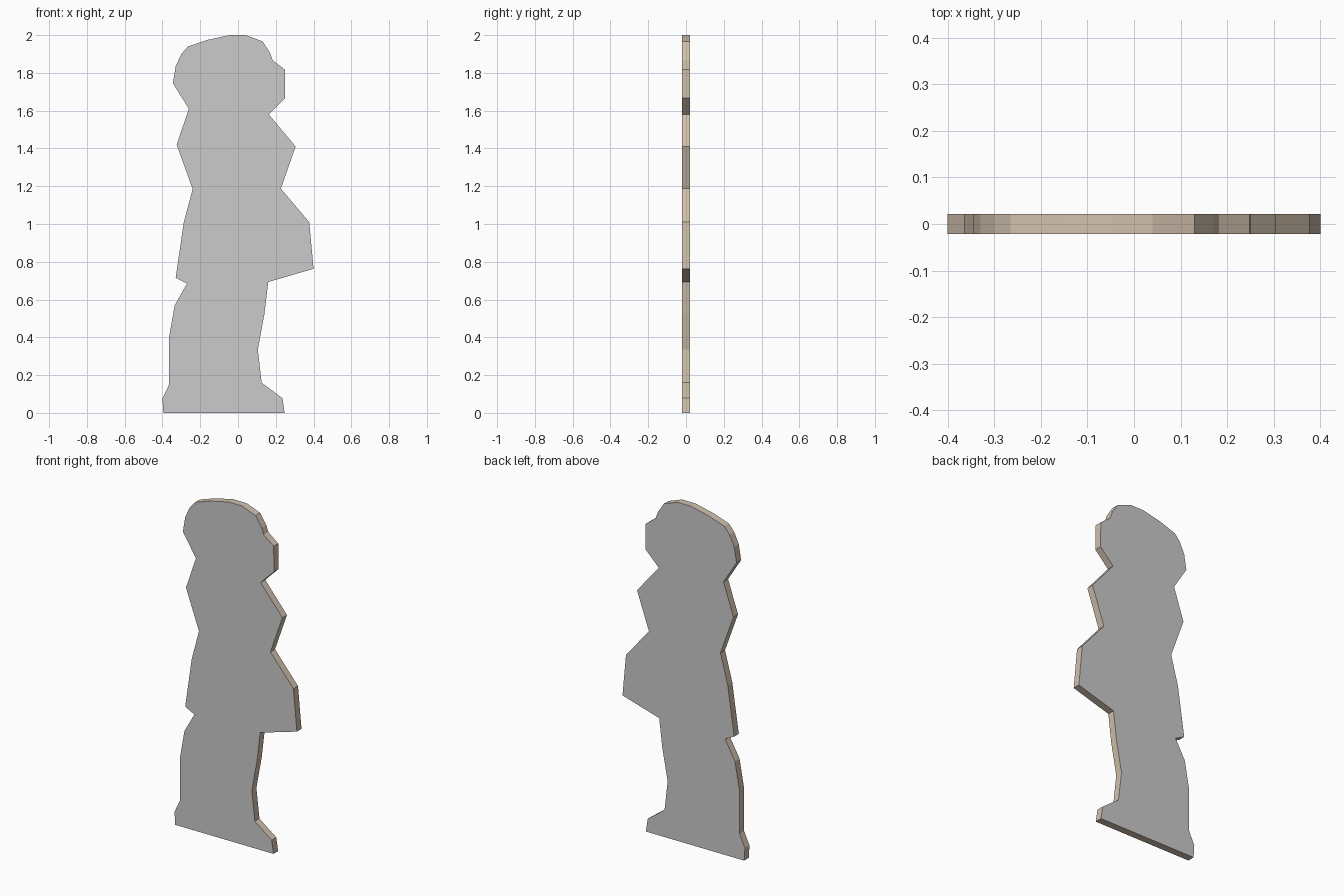
import bpy, bmesh
from mathutils import Vector

if "Cube" in bpy.data.objects:
    bpy.data.objects.remove(bpy.data.objects["Cube"])

HALF = 0.0215  # half the board thickness

# Silhouette (x, z): left edge going up, then right edge going down
left_edge = [(-0.395, 0), (-0.40, 0.075), (-0.365, 0.15), (-0.365, 0.40),
             (-0.335, 0.57), (-0.27, 0.685), (-0.33, 0.715), (-0.287, 1.01),
             (-0.24, 1.185), (-0.325, 1.42), (-0.26, 1.61), (-0.345, 1.745),
             (-0.33, 1.835), (-0.30, 1.90), (-0.265, 1.94), (-0.16, 1.975),
             (-0.045, 2.0)]
right_edge = [(0.04, 2.0), (0.13, 1.967), (0.17, 1.905), (0.183, 1.868),
              (0.248, 1.817), (0.25, 1.667), (0.163, 1.58), (0.305, 1.41),
              (0.227, 1.187), (0.377, 1.01), (0.40, 0.763), (0.16, 0.693),
              (0.14, 0.525), (0.105, 0.335), (0.125, 0.16), (0.235, 0.078),
              (0.247, 0)]

# Flat standee: fill the silhouette and extrude it through the thickness
bm = bmesh.new()
face = bm.faces.new([bm.verts.new((x, -HALF, z)) for x, z in left_edge + right_edge])
ext = bmesh.ops.extrude_face_region(bm, geom=[face], use_keep_orig=True)
verts = [g for g in ext["geom"] if isinstance(g, bmesh.types.BMVert)]
bmesh.ops.translate(bm, verts=verts, vec=Vector((0, 2 * HALF, 0)))
bmesh.ops.recalc_face_normals(bm, faces=bm.faces)

# Grey front and back, bare wood on the cut edge
for f in bm.faces:
    f.material_index = 0 if abs(f.normal.y) > 0.5 else 1

mesh = bpy.data.meshes.new("figure_cutout")
bm.to_mesh(mesh)
bm.free()
wood = bpy.data.materials.new("cut_edge_wood")
wood.diffuse_color = (0.64, 0.53, 0.42, 1)
wood.use_nodes = True
wood.node_tree.nodes["Principled BSDF"].inputs["Base Color"].default_value = wood.diffuse_color
mesh.materials.append(None)
mesh.materials.append(wood)
board = bpy.data.objects.new("figure_cutout", mesh)
bpy.context.collection.objects.link(board)
